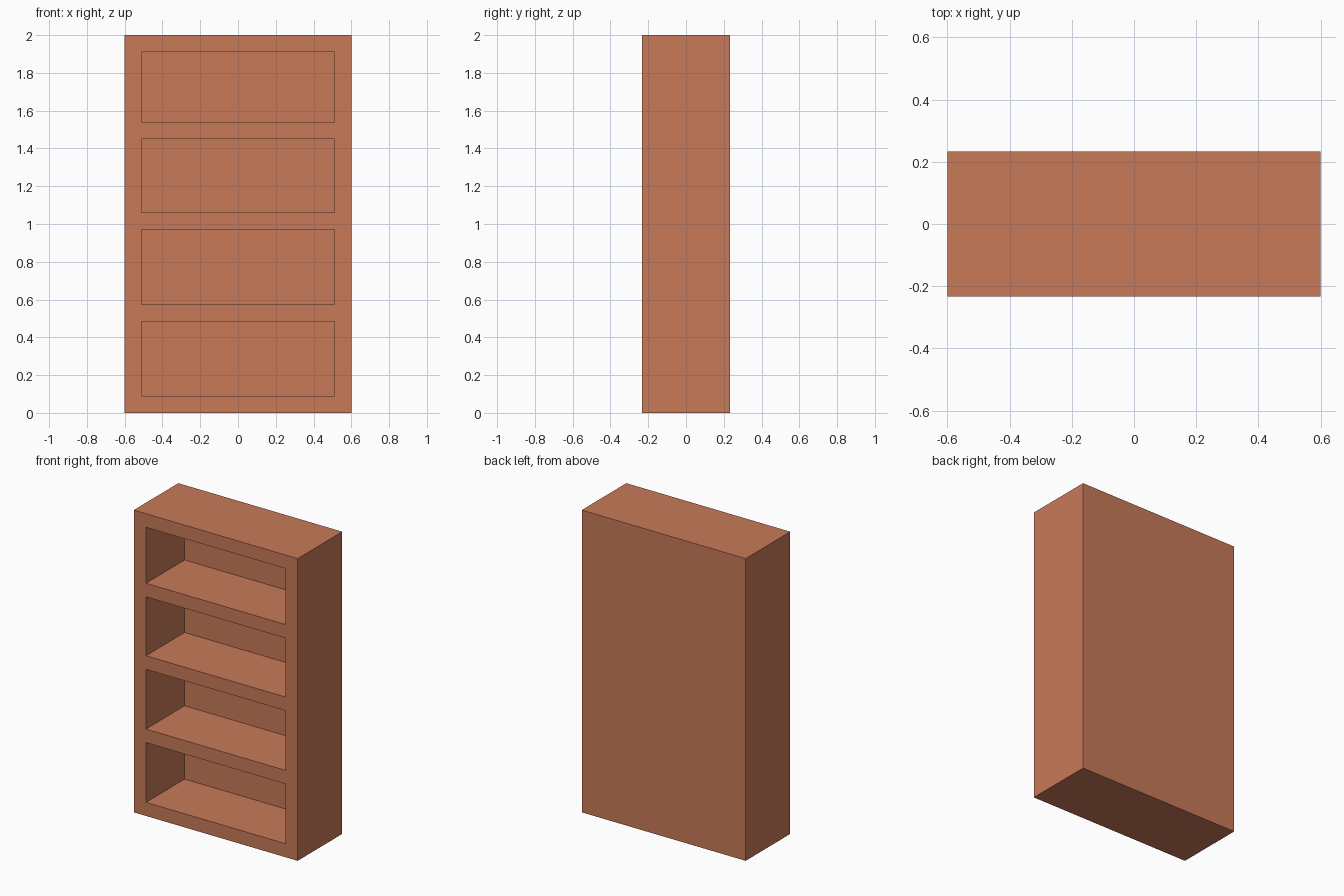
import bpy

if "Cube" in bpy.data.objects:
    bpy.data.objects.remove(bpy.data.objects["Cube"])

WIDTH, DEPTH, HEIGHT = 1.2, 0.466, 2.0
OPENING_HALF = 0.51      # half width of each compartment
BACK_Y = 0.17            # inner face of the back panel
COMPARTMENTS = [(0.09, 0.485), (0.575, 0.97), (1.06, 1.45), (1.54, 1.91)]


def box(name, lo, hi):
    """Axis-aligned box between two corners."""
    bpy.ops.mesh.primitive_cube_add(size=1, location=[(a + b) / 2 for a, b in zip(lo, hi)])
    obj = bpy.context.object
    obj.name = name
    obj.scale = [b - a for a, b in zip(lo, hi)]
    bpy.ops.object.transform_apply(location=True, rotation=False, scale=True)
    return obj


# Solid bookcase body
bookcase = box("bookcase", (-WIDTH / 2, -DEPTH / 2, 0), (WIDTH / 2, DEPTH / 2, HEIGHT))

wood = bpy.data.materials.new("terracotta_wood")
wood.diffuse_color = (0.58, 0.195, 0.1, 1)
wood.use_nodes = True
wood.node_tree.nodes["Principled BSDF"].inputs["Base Color"].default_value = wood.diffuse_color
bookcase.data.materials.append(wood)

# Hollow out the open compartments, leaving shelves, sides and back
for i, (bottom, top) in enumerate(COMPARTMENTS):
    cutter = box(f"compartment_cutter_{i + 1}",
                 (-OPENING_HALF, -DEPTH / 2 - 0.1, bottom), (OPENING_HALF, BACK_Y, top))
    cutter.data.materials.append(wood)
    cutter.hide_render = True
    cut = bookcase.modifiers.new(f"compartment_{i + 1}", 'BOOLEAN')
    cut.operation = 'DIFFERENCE'
    cut.solver = 'EXACT'
    cut.object = cutter
    bpy.context.view_layer.objects.active = bookcase
    bpy.ops.object.modifier_apply(modifier=cut.name)
    bpy.data.objects.remove(cutter)
